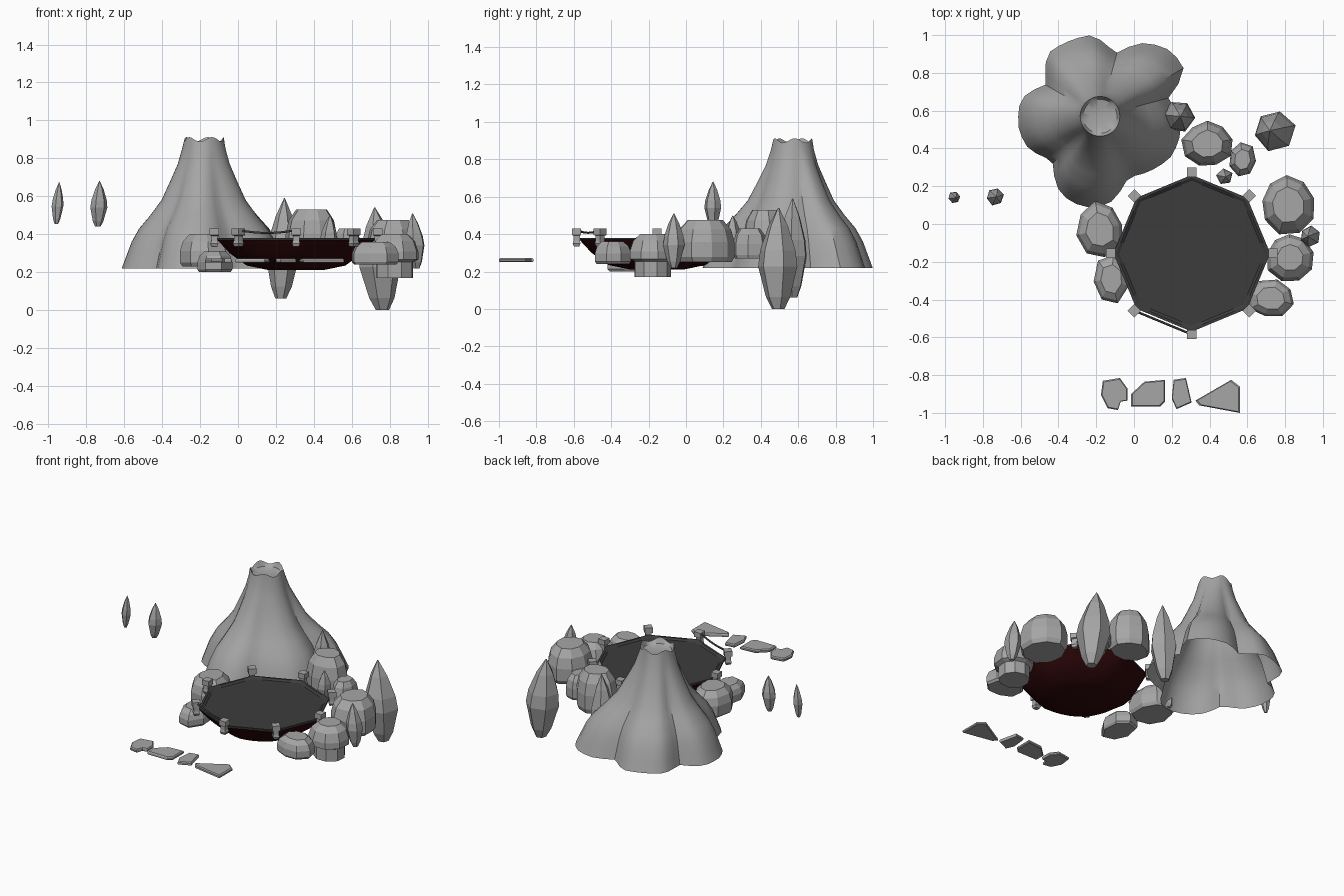
import bpy, bmesh, math, random
from math import sin, cos, pi, atan2, hypot

if "Cube" in bpy.data.objects:
    bpy.data.objects.remove(bpy.data.objects["Cube"])

random.seed(4)


def material(name, rgb):
    m = bpy.data.materials.new(name)
    m.diffuse_color = (*rgb, 1)
    m.use_nodes = True
    m.node_tree.nodes["Principled BSDF"].inputs["Base Color"].default_value = m.diffuse_color
    return m


STONE = material("stone_grey", (0.38, 0.38, 0.38))
DARK = material("charcoal", (0.045, 0.045, 0.045))
RED = material("dark_red", (0.028, 0.002, 0.003))


def loft(name, rings, mats, bottom=True, top=True, smooth=None):
    """Skin a stack of rings (lowest first); returns the object."""
    bm = bmesh.new()
    rows = [[bm.verts.new(p) for p in ring] for ring in rings]
    n = len(rows[0])
    for a, b in zip(rows, rows[1:]):
        for i in range(n):
            j = (i + 1) % n
            bm.faces.new((a[i], a[j], b[j], b[i]))
    if bottom:
        bm.faces.new(rows[0][::-1])
    if top:
        bm.faces.new(rows[-1])
    mesh = bpy.data.meshes.new(name)
    bm.to_mesh(mesh)
    bm.free()
    ob = bpy.data.objects.new(name, mesh)
    bpy.context.collection.objects.link(ob)
    for m in mats:
        mesh.materials.append(m)
    if smooth:
        bpy.ops.object.select_all(action='DESELECT')
        ob.select_set(True)
        bpy.context.view_layer.objects.active = ob
        bpy.ops.object.shade_smooth_by_angle(angle=math.radians(smooth))
    return ob


# Volcano: lobed foot outline blended upward into a round crater, open below
CX, CY = -0.18, 0.57
foot = [(-.22, 1.0), (-.10, .90), (.06, .96), (.20, .915), (.27, .81), (.18, .67), (.25, .50),
        (.20, .36), (-.03, .25), (-.14, .10), (-.27, .09), (-.39, .16), (-.43, .34), (-.56, .40),
        (-.61, .50), (-.60, .66), (-.46, .74), (-.46, .90), (-.34, .97)]
polar = sorted((atan2(y - CY, x - CX) % (2 * pi), hypot(x - CX, y - CY)) for x, y in foot)
polar = [(polar[-1][0] - 2 * pi, polar[-1][1])] + polar + [(polar[0][0] + 2 * pi, polar[0][1])]


def foot_radius(a):
    for (a0, r0), (a1, r1) in zip(polar, polar[1:]):
        if a0 <= a <= a1:
            return r0 + (r1 - r0) * (a - a0) / (a1 - a0)


N = 48
slope = [(1, .22), (.92, .29), (.84, .36), (.72, .43), (.54, .50), (.36, .58),
         (.22, .68), (.10, .77), (.03, .85), (0, .90)]
rings = []
for b, z in slope:
    ring = []
    for i in range(N):
        a = 2 * pi * i / N
        r = .105 * (1 - b) + foot_radius(a) * b
        jag = .012 * sin(5 * a + 1) if z > .87 else 0
        ring.append((CX + r * cos(a), CY + r * sin(a), z + jag))
    rings.append(ring)
for r, z in ((.09, .875), (.05, .865)):   # shallow crater
    rings.append([(CX + r * cos(2 * pi * i / N), CY + r * sin(2 * pi * i / N), z) for i in range(N)])
loft("volcano", rings, [STONE], bottom=False, smooth=40)

# Bowl platform: round base growing into an octagonal rim
PX, PY = .306, -.155
bowl_profile = [(.15, .212, 0), (.26, .235, .2), (.35, .30, .7), (.415, .37, 1),
                (.415, .38, 1), (.40, .38, 1), (.385, .37, 1)]
rings = []
for r, z, octo in bowl_profile:
    ring = []
    for i in range(32):
        a = 2 * pi * i / 32
        k = cos(pi / 8) / cos(a % (pi / 4) - pi / 8)
        rr = r * (1 - octo + octo * k)
        ring.append((PX + rr * cos(a), PY + rr * sin(a), z))
    rings.append(ring)
bowl = loft("bowl_platform", rings, [RED, DARK], smooth=30)
for f in bowl.data.polygons:
    if f.center.z > .365:
        f.material_index = 1


# Rim posts: short stem with a wider cap at each octagon corner
def square(x, y, z, h, a):
    return [(x + h * 1.41 * cos(a + pi / 4 + k * pi / 2),
             y + h * 1.41 * sin(a + pi / 4 + k * pi / 2), z) for k in range(4)]


corners = []
for k in range(8):
    a = k * pi / 4
    x, y = PX + .43 * cos(a), PY + .43 * sin(a)
    corners.append((x, y))
    loft(f"rim_post_{k}", [square(x, y, z, h, a) for z, h in
         ((.335, .015), (.35, .021), (.365, .017), (.392, .017), (.395, .025), (.43, .025))], [STONE])

# Sagging rope between the two front left posts
curve = bpy.data.curves.new("rope", 'CURVE')
curve.dimensions = '3D'
curve.bevel_depth = .006
curve.bevel_resolution = 1
sp = curve.splines.new('POLY')
sp.points.add(8)
(x0, y0), (x1, y1) = corners[5], corners[6]
for i, p in enumerate(sp.points):
    t = i / 8
    p.co = (x0 + (x1 - x0) * t, y0 + (y1 - y0) * t, .422 - .06 * t * (1 - t), 1)
curve.materials.append(DARK)
bpy.context.collection.objects.link(bpy.data.objects.new("rope", curve))


# Boulders and crystals: irregular faceted stacks
def stack(name, x, y, rx, ry, z0, z1, n, profile, lean=0.0, wobble=.1):
    spread = [1 + random.uniform(-wobble, wobble * .6) for _ in range(n)]
    turn = random.random()
    rings = []
    for s, t in profile:
        rings.append([(x + lean * (t - .5) + rx * s * spread[i] * cos(2 * pi * i / n + turn),
                       y + ry * s * spread[i] * sin(2 * pi * i / n + turn),
                       z0 + (z1 - z0) * t) for i in range(n)])
    return loft(name, rings, [STONE])


BOULDER = [(.9, 0), (1, .12), (1, .48), (.88, .78), (.6, 1)]
STEPPED = [(.78, 0), (.78, .36), (1, .42), (1, .6), (.85, .85), (.55, 1)]
for i, (x, y, rx, ry, z0, z1, n, prof) in enumerate([
        (.815, .105, .15, .16, .25, .475, 9, BOULDER),
        (.825, -.175, .13, .13, .17, .40, 9, STEPPED),
        (.725, -.395, .125, .105, .24, .36, 8, BOULDER),
        (.39, .425, .135, .125, .27, .53, 9, BOULDER),
        (.575, .34, .075, .095, .27, .43, 7, BOULDER),
        (-.18, -.03, .13, .155, .23, .40, 8, BOULDER),
        (-.12, -.29, .10, .135, .20, .31, 7, BOULDER)]):
    stack(f"boulder_{i}", x, y, rx, ry, z0, z1, n, prof)

CRYSTAL = [(.32, 0), (.62, .12), (1, .42), (.9, .58), (.5, .82), (.03, 1)]
for i, (x, y, r, z0, z1, n, lean) in enumerate([
        (.74, .495, .112, 0, .54, 6, -.04), (.235, .57, .088, .06, .59, 6, .02),
        (.93, -.065, .055, .22, .51, 6, -.02), (.48, .25, .045, .29, .50, 5, .01),
        (-.95, .14, .033, .455, .675, 6, .015), (-.735, .145, .047, .44, .68, 6, .01)]):
    stack(f"crystal_{i}", x, y, r, r, z0, z1, n, CRYSTAL, lean, .08)

# Stepping stones: flat slabs with a chamfered top edge
slabs = [
    [(-.165, -.83), (-.075, -.815), (-.035, -.87), (-.035, -.935), (-.07, -.94), (-.085, -.985),
     (-.14, -.975), (-.175, -.905)],
    [(-.015, -.90), (.055, -.835), (.165, -.825), (.165, -.94), (.14, -.965), (-.015, -.965)],
    [(.21, -.825), (.275, -.815), (.305, -.945), (.225, -.98), (.20, -.925)],
    [(.325, -.935), (.515, -.825), (.56, -.86), (.56, -1.0), (.345, -.96)]]
for i, pts in enumerate(slabs):
    pts = pts[::-1]
    mx, my = (sum(c) / len(pts) for c in zip(*pts))
    loft(f"stepping_stone_{i}", [[(mx + (x - mx) * s, my + (y - my) * s, z) for x, y in pts]
         for s, z in ((.95, .25), (1, .255), (1, .265), (.92, .272))], [STONE])
